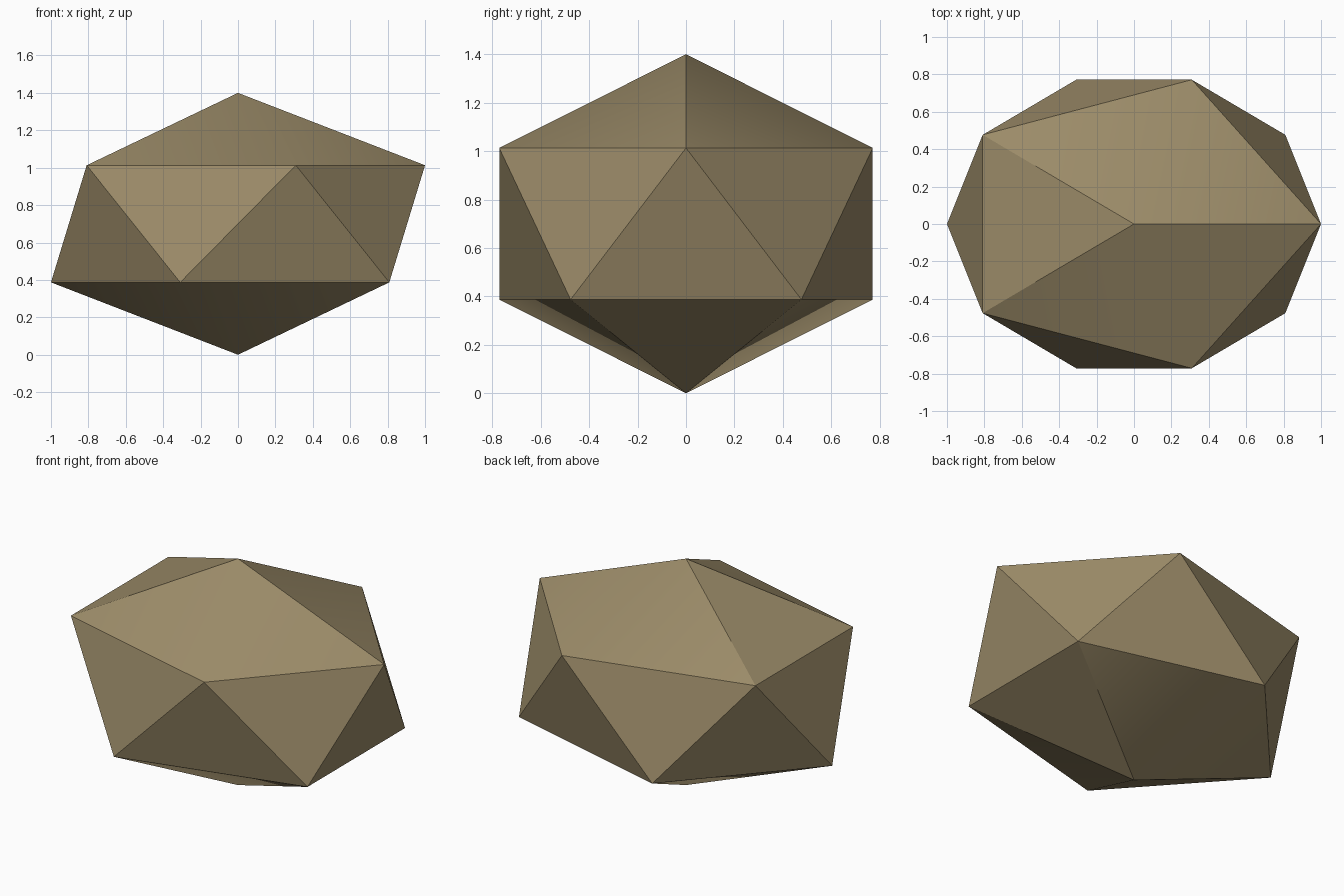
import bpy
import math

cube = bpy.data.objects.get("Cube")
if cube:
    bpy.data.objects.remove(cube, do_unlink=True)

# Stone colour
stone = bpy.data.materials.new("sandy brown stone")
stone.use_nodes = True
colour = (0.33, 0.26, 0.14, 1)
stone.diffuse_color = colour
stone.node_tree.nodes["Principled BSDF"].inputs["Base Color"].default_value = colour

# Flattened twenty-sided rock, its side rings one unit wide from the axis
ring_radius = 1.0
height = 1.4
radius = ring_radius * math.sqrt(5) / 2
bpy.ops.mesh.primitive_ico_sphere_add(subdivisions=1, radius=radius,
                                      location=(0, 0, height / 2))
rock = bpy.context.object
rock.name = "rock"
rock.data.name = "rock"
rock.scale = (1, 0.811, height / (2 * radius))
bpy.ops.object.transform_apply(location=False, rotation=False, scale=True)
rock.data.materials.append(stone)

# Only the shallowest edges are softened
bpy.ops.object.shade_smooth_by_angle(angle=math.radians(30))
